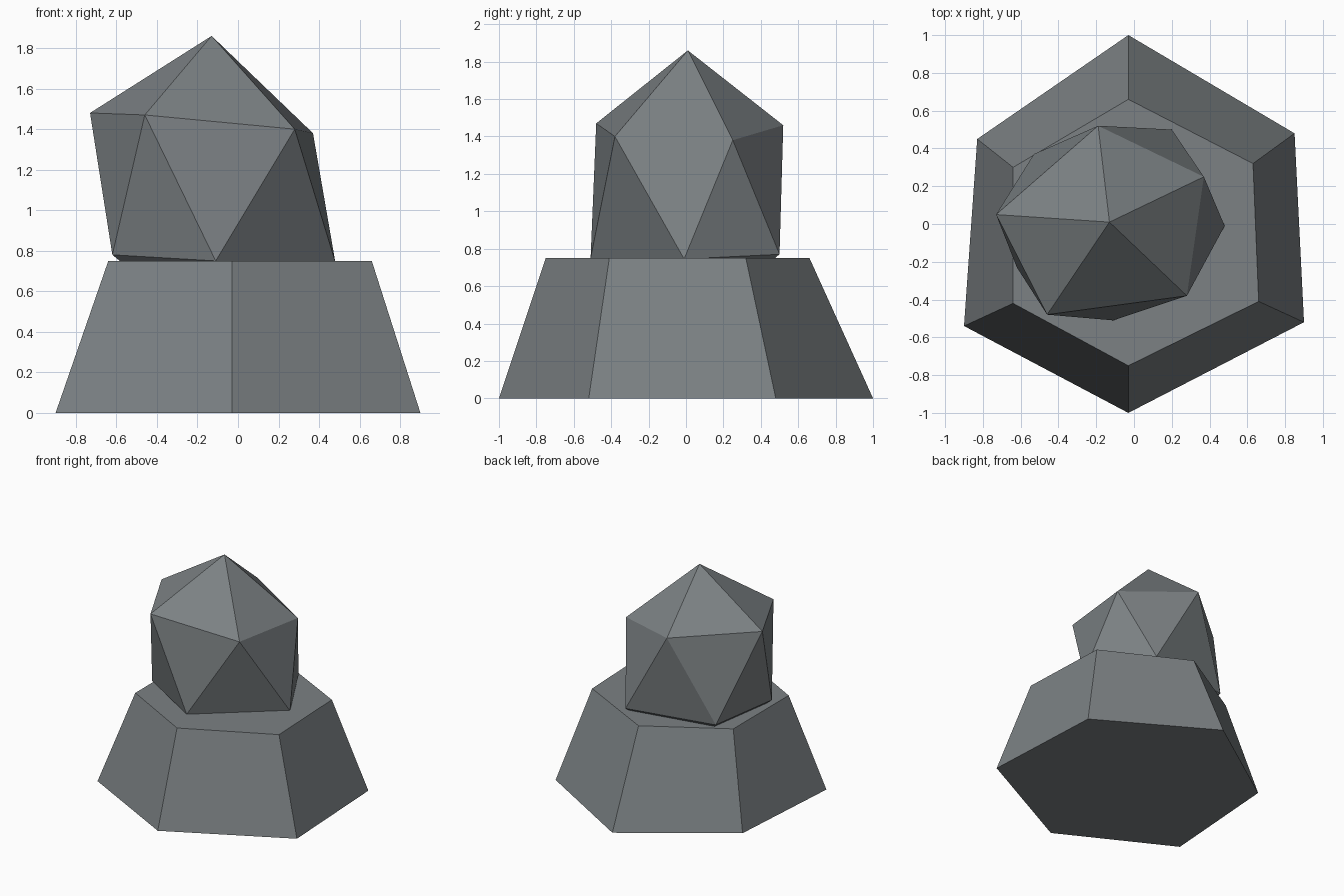
import bpy
import bmesh

cube = bpy.data.objects.get("Cube")
if cube:
    bpy.data.objects.remove(cube, do_unlink=True)

stone = bpy.data.materials.new("slate_grey")
stone.use_nodes = True
colour = (0.2, 0.22, 0.23, 1)
stone.diffuse_color = colour
stone.node_tree.nodes["Principled BSDF"].inputs["Base Color"].default_value = colour


def finish(bm, name):
    bmesh.ops.recalc_face_normals(bm, faces=bm.faces[:])
    mesh = bpy.data.meshes.new(name)
    bm.to_mesh(mesh)
    bm.free()
    mesh.materials.append(stone)
    obj = bpy.data.objects.new(name, mesh)
    bpy.context.collection.objects.link(obj)


def ring(bm, points):
    return [bm.verts.new(p) for p in points]


# Tapered, slightly uneven six-sided base
bm = bmesh.new()
foot = ring(bm, [(x, y, 0) for x, y in (
    (-0.03, 1), (0.85, 0.48), (0.90, -0.52), (-0.03, -1), (-0.90, -0.54), (-0.83, 0.45))])
rim = ring(bm, [(x, y, 0.75) for x, y in (
    (-0.03, 0.66), (0.63, 0.32), (0.66, -0.41), (-0.03, -0.75), (-0.64, -0.42), (-0.64, 0.30))])
bm.faces.new(foot)
bm.faces.new(rim)
for i in range(6):
    j = (i + 1) % 6
    bm.faces.new((foot[i], foot[j], rim[j], rim[i]))
finish(bm, "hexagonal_base")

# Twenty-sided boulder, its lower cap sunk into the base
bm = bmesh.new()
top = bm.verts.new((-0.13, 0.01, 1.86))
bottom = bm.verts.new((-0.13, 0.01, 0.37))
upper = ring(bm, ((-0.19, 0.52, 1.46), (0.37, 0.25, 1.38), (0.28, -0.38, 1.40),
                  (-0.46, -0.48, 1.47), (-0.73, 0.05, 1.48)))
lower = ring(bm, ((0.20, 0.50, 0.77), (0.48, -0.01, 0.745), (-0.11, -0.51, 0.75),
                  (-0.62, -0.23, 0.78), (-0.53, 0.37, 0.78)))
for i in range(5):
    j = (i + 1) % 5
    bm.faces.new((top, upper[i], upper[j]))
    bm.faces.new((upper[i], lower[i], upper[j]))
    bm.faces.new((lower[i], lower[j], upper[j]))
    bm.faces.new((bottom, lower[j], lower[i]))
finish(bm, "faceted_boulder")
